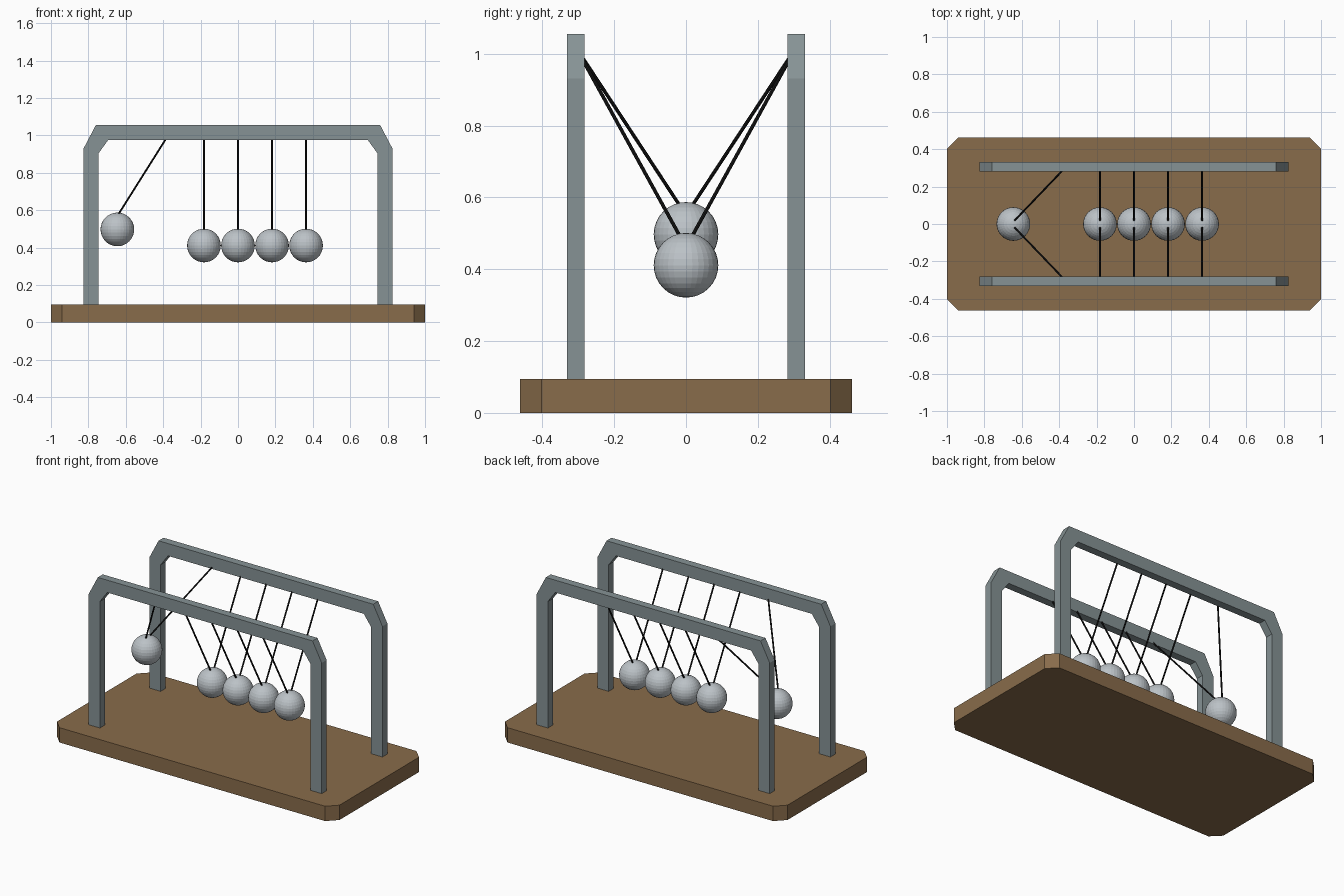
import bpy, bmesh
from mathutils import Vector

if "Cube" in bpy.data.objects:
    bpy.data.objects.remove(bpy.data.objects["Cube"])


def material(name, rgb):
    m = bpy.data.materials.new(name)
    m.diffuse_color = (*rgb, 1)
    m.use_nodes = True
    m.node_tree.nodes["Principled BSDF"].inputs["Base Color"].default_value = m.diffuse_color
    return m


WOOD = material("wood", (0.25, 0.15, 0.07))
METAL = material("metal", (0.24, 0.29, 0.30))
STEEL = material("steel", (0.50, 0.54, 0.57))
CORD = material("cord", (0.01, 0.01, 0.01))


def prism(name, points, depth, mat):
    """Extrude one polygon of 3D points by the depth vector."""
    bm = bmesh.new()
    face = bm.faces.new([bm.verts.new(p) for p in points])
    ext = bmesh.ops.extrude_face_region(bm, geom=[face])
    moved = [v for v in ext["geom"] if isinstance(v, bmesh.types.BMVert)]
    bmesh.ops.translate(bm, verts=moved, vec=depth)
    bmesh.ops.recalc_face_normals(bm, faces=bm.faces)
    mesh = bpy.data.meshes.new(name)
    bm.to_mesh(mesh)
    bm.free()
    mesh.materials.append(mat)
    obj = bpy.data.objects.new(name, mesh)
    bpy.context.collection.objects.link(obj)
    return obj


def string(name, a, b, radius=0.005):
    a, b = Vector(a), Vector(b)
    d = b - a
    bpy.ops.mesh.primitive_cylinder_add(
        vertices=8, radius=radius, depth=d.length, location=(a + b) / 2,
        rotation=d.to_track_quat('Z', 'Y').to_euler())
    obj = bpy.context.object
    obj.name = name
    obj.data.materials.append(CORD)


# Wooden base with clipped corners
X, Y, C = 1.0, 0.462, 0.06
prism("base", [(-X, -Y + C, 0), (-X + C, -Y, 0), (X - C, -Y, 0), (X, -Y + C, 0),
               (X, Y - C, 0), (X - C, Y, 0), (-X + C, Y, 0), (-X, Y - C, 0)],
      (0, 0, 0.095), WOOD)

# Two arched frames with chamfered corners
half = [(0.76, 1.055), (0.825, 0.931), (0.825, 0.09),
        (0.745, 0.09), (0.745, 0.905), (0.693, 0.976)]
outline = half + [(-x, z) for x, z in reversed(half)]
for side, y in (("front", -0.332), ("back", 0.282)):
    prism(side + "_frame", [(x, y, z) for x, z in outline], (0, 0.05, 0), METAL)

# Five balls, the leftmost swung out, each on a pair of strings
RADIUS, PITCH = 0.09, 0.182
for i in range(5):
    anchor_x = (i - 2) * PITCH
    x, z = (-0.645, 0.497) if i == 0 else (anchor_x, 0.411)
    bpy.ops.mesh.primitive_uv_sphere_add(
        segments=32, ring_count=16, radius=RADIUS, location=(x, 0, z))
    ball = bpy.context.object
    ball.name = f"ball_{i + 1}"
    ball.data.materials.append(STEEL)
    for side, s in (("front", -1), ("back", 1)):
        string(f"{side}_string_{i + 1}", (anchor_x, s * 0.305, 1.015),
               (x, s * 0.012, z + 0.072))
